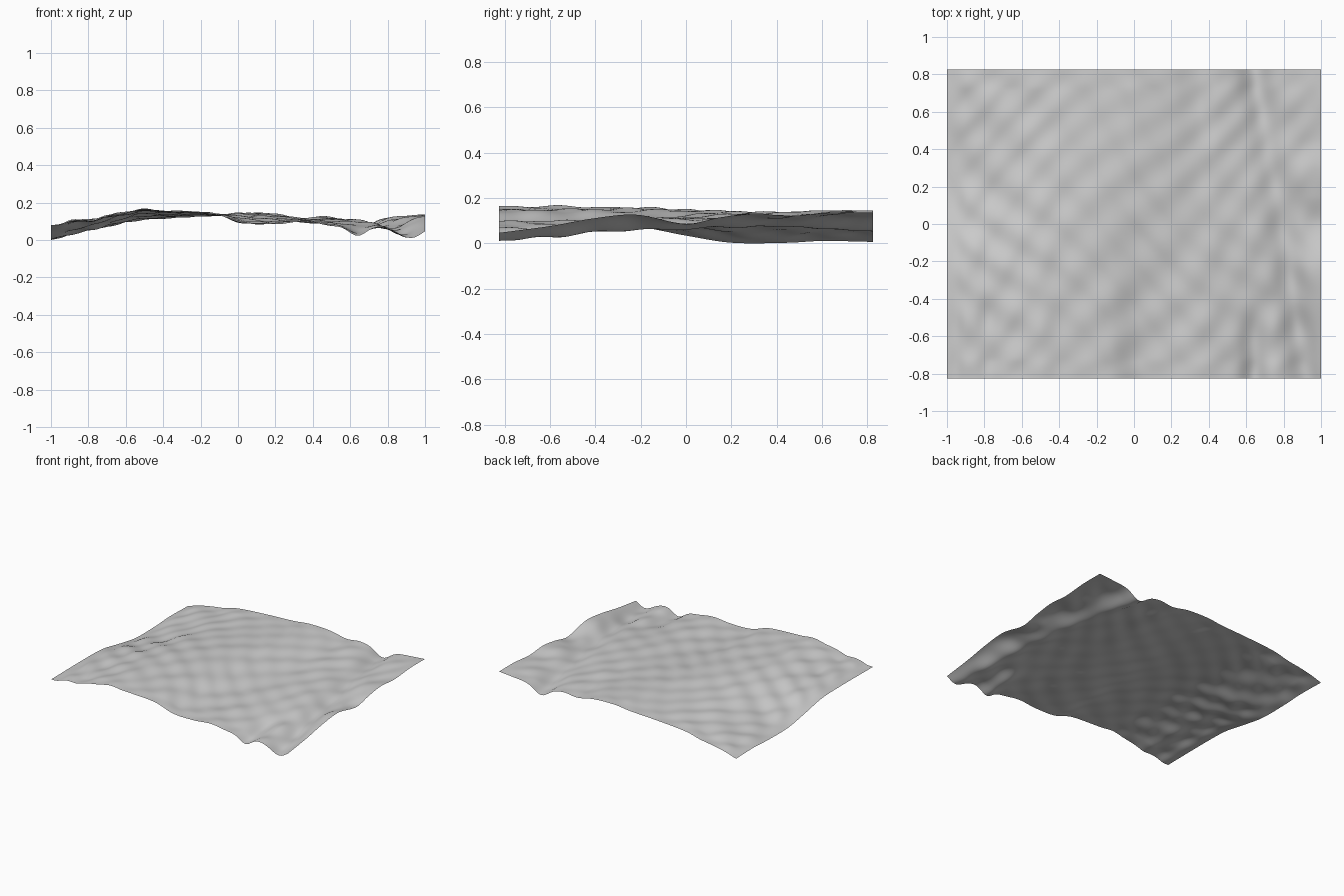
import bpy, bmesh, math

if "Cube" in bpy.data.objects:
    bpy.data.objects.remove(bpy.data.objects["Cube"])

HALF_X, HALF_Y = 1.0, 0.825
NX, NY = 140, 116

# Edge profiles of the sheet, without the troughs: (position, height)
FRONT = [(-1, .08), (-.95, .083), (-.9, .1), (-.85, .108), (-.78, .107), (-.7, .13),
         (-.6, .148), (-.5, .167), (-.4, .157), (-.3, .153), (-.12, .14), (.03, .095),
         (.2, .09), (.35, .102), (.5, .082), (.64, .076), (.75, .076), (.85, .063),
         (.93, .069), (1, .074)]
BACK = [(-1, .01), (-.9, .04), (-.8, .06), (-.7, .075), (-.6, .1), (-.5, .112),
        (-.3, .125), (-.1, .135), (.02, .148), (.2, .143), (.34, .118), (.45, .128),
        (.63, .112), (.75, .12), (.88, .13), (1, .14)]
LEFT = [(-.825, .08), (-.4, .082), (-.2, .074), (0, .037), (.2, .006), (.45, .006),
        (.6, .014), (.825, .01)]
RIGHT = [(-.825, .05), (-.6, .08), (-.4, .115), (-.22, .13), (0, .09), (.15, .118),
         (.3, .136), (.45, .125), (.65, .14), (.825, .14)]


def sample(profile, t):
    """Smooth cubic interpolation through the profile points."""
    n = len(profile)
    k = 0
    while k < n - 2 and t > profile[k + 1][0]:
        k += 1

    def slope(i):
        a, b = profile[max(i - 1, 0)], profile[min(i + 1, n - 1)]
        return (b[1] - a[1]) / (b[0] - a[0])
    (x0, y0), (x1, y1) = profile[k], profile[k + 1]
    h = x1 - x0
    u = min(max((t - x0) / h, 0), 1)
    return ((2 * u**3 - 3 * u**2 + 1) * y0 + (u**3 - 2 * u**2 + u) * h * slope(k)
            + (3 * u**2 - 2 * u**3) * y1 + (u**3 - u**2) * h * slope(k + 1))


def bell(d, width):
    return math.exp(-(d / width) ** 2)


def between(x, y):
    u = (y + HALF_Y) / (2 * HALF_Y)
    b = u * u * (3 - 2 * u)
    z = sample(FRONT, x) * (1 - b) + sample(BACK, x) * b
    # long trough running diagonally from the front right corner to the back
    z -= (.056 - .1 * u * (1 - u)) * bell(x - .93 + .285 * u, .08)
    # short trough at the front
    z -= .05 * bell(x - .64, .065) * bell(y + HALF_Y, .32)
    return z


def height(x, y):
    z = between(x, y)
    # pull the two side edges onto their own profiles
    z += (sample(LEFT, y) - between(-1, y)) * bell(x + 1, .35)
    z += (sample(RIGHT, y) - between(1, y)) * bell(x - 1, .16)
    # long crown left of the middle, and a low ridge beside the diagonal trough
    z += .012 * bell(x + .4, .35) * bell(y, .45)
    z += .02 * bell(x - .63, .11) * bell(y + .1, .35)
    # rounded bumps over the whole sheet, fading at the border
    fade = min(1, (1 - abs(x)) / .1) * min(1, (HALF_Y - abs(y)) / .1)
    r = math.sin(25 * x + 1.5 * math.sin(4 * y + 1)) * math.sin(24 * y + 1.6 * math.sin(5 * x))
    r += .5 * math.sin(17 * x + 2 * math.sin(6 * y)) * math.sin(15 * y + 2)
    return z + (.005 + .003 * bell(x + .9, .35)) * fade * r


# Rippled ground sheet
bm = bmesh.new()
rows = []
for j in range(NY + 1):
    y = -HALF_Y + 2 * HALF_Y * j / NY
    rows.append([])
    for i in range(NX + 1):
        x = -1 + 2 * i / NX
        rows[j].append(bm.verts.new((x, y, height(x, y))))
low = min(v.co.z for v in bm.verts)
for v in bm.verts:
    v.co.z -= low
for j in range(NY):
    for i in range(NX):
        f = bm.faces.new((rows[j][i], rows[j][i + 1], rows[j + 1][i + 1], rows[j + 1][i]))
        f.smooth = True
mesh = bpy.data.meshes.new("terrain_sheet")
bm.to_mesh(mesh)
bm.free()

grey = bpy.data.materials.new("light grey")
grey.diffuse_color = (.6, .6, .6, 1)
grey.use_nodes = True
grey.node_tree.nodes["Principled BSDF"].inputs["Base Color"].default_value = grey.diffuse_color
mesh.materials.append(grey)
terrain = bpy.data.objects.new("terrain_sheet", mesh)
bpy.context.collection.objects.link(terrain)
